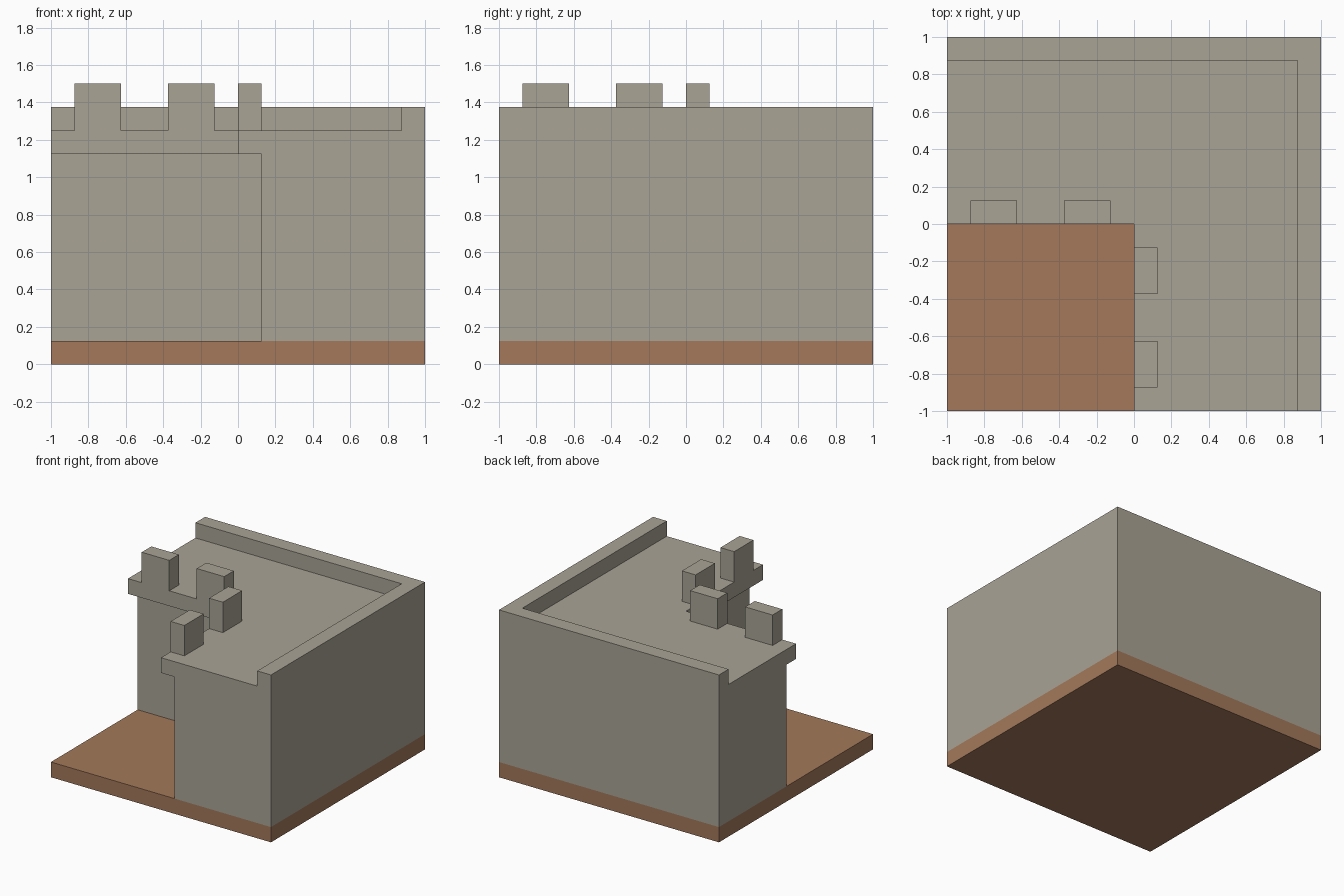
import bpy, bmesh

if "Cube" in bpy.data.objects:
    bpy.data.objects.remove(bpy.data.objects["Cube"])


def material(name, rgb):
    m = bpy.data.materials.new(name)
    m.diffuse_color = (*rgb, 1)
    m.use_nodes = True
    m.node_tree.nodes["Principled BSDF"].inputs["Base Color"].default_value = m.diffuse_color
    return m


stone = material("stone", (0.397, 0.367, 0.301))
earth = material("clay_ground", (0.366, 0.191, 0.102))


def prism(name, outline, z0, z1, mat, bottom=True, top=True):
    """Extrude a counter-clockwise outline from z0 to z1, with optional caps."""
    bm = bmesh.new()
    lo = [bm.verts.new((x, y, z0)) for x, y in outline]
    hi = [bm.verts.new((x, y, z1)) for x, y in outline]
    n = len(outline)
    for i in range(n):
        j = (i + 1) % n
        bm.faces.new((lo[i], lo[j], hi[j], hi[i]))
    if bottom:
        bm.faces.new(lo[::-1])
    if top:
        bm.faces.new(hi)
    me = bpy.data.meshes.new(name)
    bm.to_mesh(me)
    bm.free()
    me.materials.append(mat)
    ob = bpy.data.objects.new(name, me)
    bpy.context.collection.objects.link(ob)
    return ob


def corner(a, b=1.0):
    """L outline filling the square up to b, open where x < a and y < a."""
    return [(a, -1), (b, -1), (b, b), (-1, b), (-1, a), (a, a)]


def rect(x0, y0, x1, y1):
    return [(x0, y0), (x1, y0), (x1, y1), (x0, y1)]


U = 0.125  # building module

# Ground slab
prism("ground_slab", rect(-1, -1, 1, 1), 0, U, earth)

# L-shaped wall body, then the overhanging walkway on top
prism("wall_body", corner(U), U, 9 * U, stone, bottom=False, top=False)
prism("walkway", corner(0), 9 * U, 10 * U, stone)

# Low parapet along the two outer sides
prism("rear_parapet", corner(7 * U), 10 * U, 11 * U, stone, bottom=False)

# Battlement blocks along the inner edge of each wing
for i, s in enumerate((-7 * U, -3 * U)):
    e = s + 2 * U
    prism(f"left_wing_merlon_{i + 1}", rect(s, 0, e, U),
          10 * U, 12 * U, stone, bottom=False)
    prism(f"front_wing_merlon_{i + 1}", rect(0, s, U, e),
          10 * U, 12 * U, stone, bottom=False)
